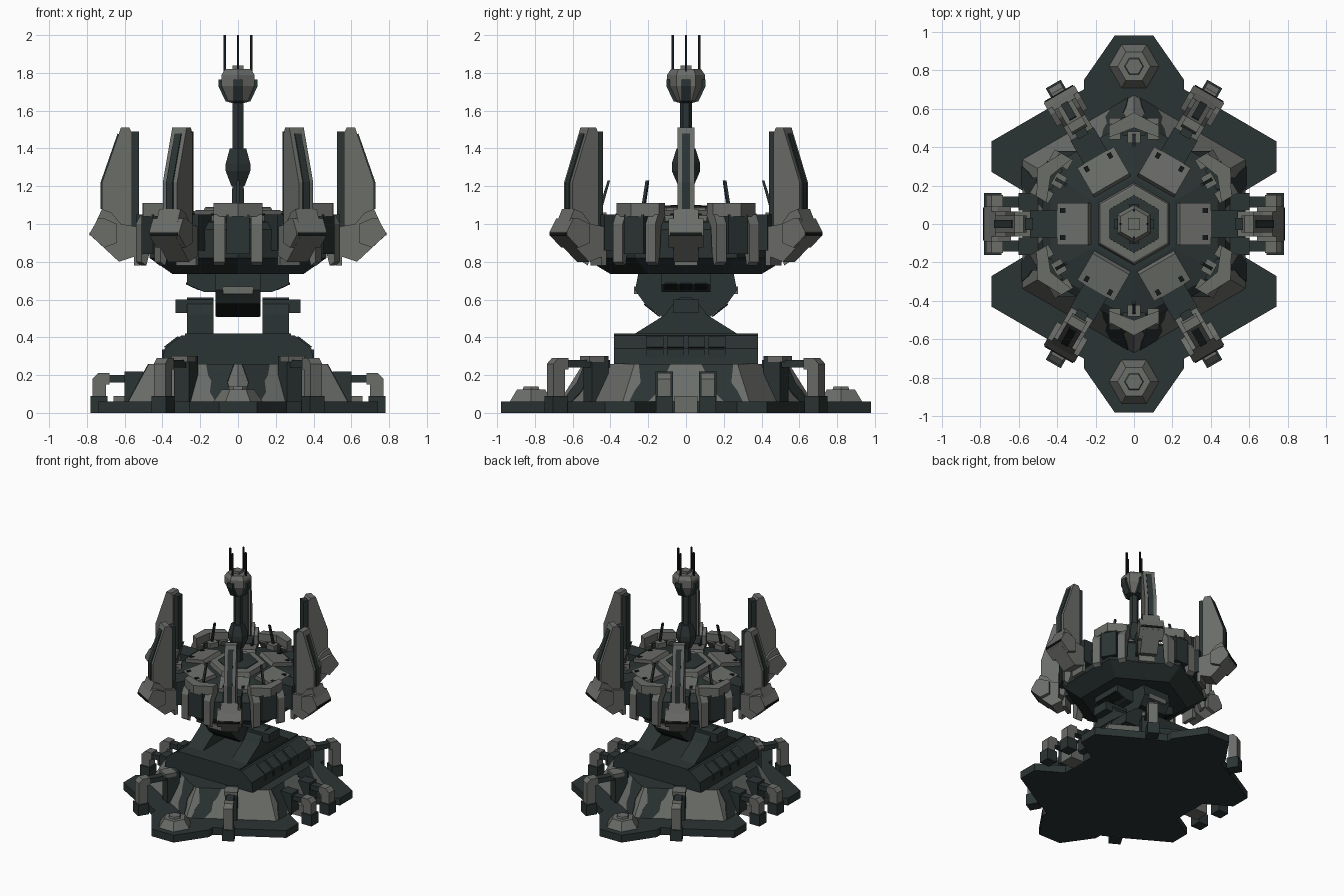
import bpy, bmesh
from math import radians, cos, sin
from mathutils import Matrix

old = bpy.data.objects.get("Cube")
if old:
    bpy.data.objects.remove(old, do_unlink=True)


def material(name, rgb):
    m = bpy.data.materials.new(name)
    m.use_nodes = True
    m.diffuse_color = (*rgb, 1)
    m.node_tree.nodes["Principled BSDF"].inputs["Base Color"].default_value = (*rgb, 1)
    return m


DARK = material("dark green grey", (0.024, 0.034, 0.033))
LIGHT = material("light grey", (0.147, 0.153, 0.141))
BLACK = material("vent black", (0.007, 0.009, 0.009))
SIXTHS = [60 * i for i in range(6)]        # fin directions
CORNERS = [30 + 60 * i for i in range(6)]  # hull corner directions


def finish(bm, name, mats, angle=0, rule=None):
    bmesh.ops.recalc_face_normals(bm, faces=bm.faces)
    if rule:
        for f in bm.faces:
            f.material_index = rule(f)
    bm.transform(Matrix.Rotation(radians(angle), 4, "Z"))
    me = bpy.data.meshes.new(name)
    bm.to_mesh(me)
    bm.free()
    for m in mats:
        me.materials.append(m)
    ob = bpy.data.objects.new(name, me)
    bpy.context.collection.objects.link(ob)


def solid(name, ends, mat, angle):
    """Close two matching point rings into a solid."""
    bm = bmesh.new()
    a, b = [[bm.verts.new(p) for p in ring] for ring in ends]
    bm.faces.new(a)
    bm.faces.new(b)
    for i in range(len(a)):
        j = (i + 1) % len(a)
        bm.faces.new((a[i], a[j], b[j], b[i]))
    finish(bm, name, [mat], angle)


def prism(name, pts, lo, hi, mat, angle=0, flat=False):
    """Extrude a (radius, height) profile sideways, or a flat (x, y) one upwards."""
    ends = [[(a, b, c) if flat else (a, c, b) for a, b in pts] for c in (lo, hi)]
    solid(name, ends, mat, angle)


def slab(name, r0, r1, z0, z1, lo, hi, mat, angle=0):
    prism(name, [(r0, z0), (r1, z0), (r1, z1), (r0, z1)], lo, hi, mat, angle)


def stack(name, layers, mats, sides=6, phase=30, centre=(0, 0), rule=None):
    """Many-sided solid from (radius, height) rings."""
    bm = bmesh.new()
    rings = []
    for r, z in layers:
        angs = [radians(phase + 360 * k / sides) for k in range(sides)]
        rings.append([bm.verts.new((centre[0] + r * cos(a), centre[1] + r * sin(a), z)) for a in angs])
    bm.faces.new(rings[0])
    bm.faces.new(rings[-1])
    for low, up in zip(rings, rings[1:]):
        for k in range(sides):
            j = (k + 1) % sides
            bm.faces.new((low[k], low[j], up[j], up[k]))
    finish(bm, name, mats, 0, rule)


def mirrored(half):
    return half + [(-a, b) for a, b in reversed(half)]


# Ground plate with six lobes
quarter = [(0.10, 0.98), (0.26, 0.75), (0.26, 0.70), (0.43, 0.61), (0.74, 0.43), (0.74, 0.27), (0.54, 0.15)]
right_half = quarter + [(x, -y) for x, y in reversed(quarter)]
prism("ground_plate", mirrored(right_half), 0, 0.06, DARK, flat=True)

# Six-sided sloped skirt: dark deck, light sides
SKIRT_LOW, SKIRT_TOP = 0.67, 0.545
stack("skirt", [(SKIRT_LOW, 0.06), (SKIRT_TOP, 0.26)], [DARK, LIGHT],
      rule=lambda f: int(abs(f.normal.z) < 0.9))


# Dark camouflage plates lying on the skirt sides
def camouflage(angle, side):
    outline = [(0.08, 0.26), (0.11, 0.20), (0.14, 0.17), (0.15, 0.11), (0.20, 0.06),
               (0.30, 0.06), (0.27, 0.12), (0.24, 0.16), (0.25, 0.26)]

    def lift(t, z, d):
        r = SKIRT_LOW + (SKIRT_TOP - SKIRT_LOW) * (z - 0.06) / 0.20
        return (r * cos(radians(30)) + d, side * t, z)
    solid("skirt_camouflage", [[lift(t, z, d) for t, z in outline] for d in (-0.002, 0.004)], DARK, angle)


for a, sides in ((0, (-1, 1)), (180, (-1, 1)), (60, (1,)), (120, (-1,)), (240, (1,)), (300, (-1,))):
    for s in sides:
        camouflage(a, s)

# Front and rear anchor caps
for s in (-1, 1):
    stack("anchor_cap", [(0.13, 0.06), (0.085, 0.125), (0.05, 0.125), (0.045, 0.14)], [LIGHT],
          phase=0, centre=(0, s * 0.82))


# Outrigger legs: pairs at the sides, taller single ones on the diagonals
def leg(angle, t, reach, top):
    w = 0.035
    slab("leg_beam", 0.48, reach - 0.03, top - 0.05, top - 0.01, t - w * 0.8, t + w * 0.8, DARK, angle)
    slab("leg_root", 0.50, 0.60, 0.06, top + 0.01, t - w * 1.3, t + w * 1.3, DARK, angle)
    prism("leg_post", [(reach - 0.07, 0.05), (reach, 0.05), (reach, top - 0.03), (reach - 0.03, top),
                       (reach - 0.09, top), (reach - 0.09, top - 0.06), (reach - 0.07, top - 0.06)],
          t - w, t + w, LIGHT, angle)
    slab("leg_foot", reach - 0.08, reach + 0.01, 0, 0.09, t - w - 0.01, t + w + 0.01, DARK, angle)


for a in (0, 180):
    for t in (-0.115, 0.115):
        leg(a, t, 0.77, 0.21)
    slab("side_step", 0.54, 0.66, 0, 0.09, -0.06, 0.06, LIGHT, a)
for a in (60, 120, 240, 300):
    leg(a, 0, 0.83, 0.29)
    slab("leg_root_cap", 0.53, 0.62, 0.27, 0.30, -0.05, 0.05, LIGHT, a)

# Machinery housing with sloped panelled sides
slab("housing", -0.28, 0.28, 0.26, 0.42, -0.38, 0.38, DARK)
for a in (0, 180):
    prism("housing_side", [(0.27, 0.26), (0.40, 0.26), (0.39, 0.34), (0.30, 0.41), (0.27, 0.41)],
          -0.38, 0.38, DARK, a)
    for i in range(4):
        t = -0.165 + 0.11 * i
        prism("housing_panel", [(0.384, 0.344), (0.392, 0.350), (0.320, 0.406), (0.312, 0.400)],
              t - 0.045, t + 0.045, DARK, a)
        slab("housing_lower_panel", 0.38, 0.402, 0.29, 0.335, t - 0.045, t + 0.045, DARK, a)

# Yoke cheeks and trunnions carrying the upper hull
yoke = mirrored([(0.27, 0.42), (0.11, 0.52), (0.06, 0.59), (0.03, 0.61)])
for s in (-1, 1):
    lo, hi = sorted((s * 0.13, s * 0.27))
    prism("yoke_cheek", yoke, lo, hi, DARK, 90)
    lo, hi = sorted((s * 0.13, s * 0.33))
    slab("trunnion", -0.07, 0.07, 0.53, 0.60, lo, hi, DARK, 90)

# Neck under the hull
prism("neck", mirrored([(0.25, 0.75), (0.27, 0.65), (0.22, 0.58), (0.13, 0.51)]), -0.12, 0.12, DARK, 90)
prism("neck_shoulder", mirrored([(0.18, 0.64), (0.27, 0.68), (0.27, 0.75)]), -0.13, 0.13, DARK)
for a in (90, 270):
    slab("neck_plate", 0.24, 0.275, 0.63, 0.67, -0.08, 0.08, LIGHT, a)
    prism("neck_vent", [(0.135, 0.512), (0.142, 0.508), (0.225, 0.574), (0.218, 0.580)], -0.115, 0.115, BLACK, a)
for a in (0, 180):
    for t in (-0.08, 0, 0.08):
        prism("shoulder_vent", [(0.19, 0.65), (0.21, 0.65), (0.275, 0.68), (0.275, 0.69), (0.19, 0.69)],
              t - 0.035, t + 0.035, BLACK, a)

# Six-sided upper hull and deck ring
stack("hull", [(0.40, 0.735), (0.54, 0.82), (0.55, 0.97), (0.50, 1.01), (0.24, 1.05)], [DARK])
stack("deck_ring", [(0.22, 1.03), (0.205, 1.085), (0.195, 1.09)], [LIGHT])
stack("deck_ring_core", [(0.155, 1.05), (0.15, 1.095), (0.07, 1.10)], [DARK])

# Fins with their root wedges, rails and deck plates
blade = [(0.56, 0.95), (0.56, 1.48), (0.575, 1.51), (0.62, 1.51), (0.72, 1.22), (0.72, 1.00)]
stripe = [(0.625, 1.47), (0.637, 1.48), (0.724, 1.23), (0.727, 1.22), (0.727, 1.08), (0.71, 1.08), (0.71, 1.22)]
wedge = [(0.50, 0.98), (0.62, 1.00), (0.67, 1.06), (0.72, 1.08), (0.77, 0.97), (0.77, 0.93), (0.63, 0.80), (0.54, 0.83)]
tip = [(0.64, 1.00), (0.71, 1.03), (0.74, 1.03), (0.78, 0.96), (0.78, 0.94), (0.71, 0.875), (0.64, 0.90)]
for a in SIXTHS:
    prism("fin_blade", blade, -0.044, 0.044, LIGHT, a)
    prism("fin_stripe", stripe, -0.02, 0.02, DARK, a)
    slab("fin_rail", 0.525, 0.565, 0.98, 1.49, -0.03, 0.03, DARK, a)
    prism("fin_root", wedge, -0.065, 0.065, LIGHT, a)
    prism("fin_tip", tip, -0.092, 0.092, LIGHT, a)
    slab("fin_tip_strip", 0.77, 0.786, 0.94, 0.955, -0.085, 0.085, BLACK, a)
    slab("fin_bracket", 0.40, 0.54, 0.86, 1.05, -0.07, 0.07, DARK, a)
    slab("fin_peg", 0.52, 0.55, 0.78, 0.86, -0.06, 0.06, LIGHT, a)
    prism("deck_plate", [(0.22, 1.04), (0.40, 1.01), (0.40, 1.045), (0.24, 1.075)], -0.11, 0.11, LIGHT, a)
    for t in (-0.07, 0.07):
        slab("deck_plate_vent", 0.355, 0.385, 1.03, 1.056, t - 0.012, t + 0.012, BLACK, a)

# Hull corner armour, columns and whip aerials
cap = [(0.58, 0), (0.51, 0.13), (0.45, 0.13), (0.50, 0), (0.45, -0.13), (0.51, -0.13)]
column = [(0.44, 1.05), (0.52, 1.05), (0.55, 1.00), (0.55, 0.80), (0.52, 0.78), (0.50, 0.85), (0.49, 0.98)]
for a in CORNERS:
    prism("corner_cap", cap, 1.04, 1.11, LIGHT, a, flat=True)
    slab("corner_spine", 0.46, 0.555, 0.84, 1.05, -0.06, 0.06, DARK, a)
    for t in (-0.10, 0.10):
        prism("corner_column", column, t - 0.03, t + 0.03, LIGHT, a)
    slab("aerial_base", 0.42, 0.48, 1.00, 1.06, -0.035, 0.035, LIGHT, a)
    prism("whip_aerial", [(0.455, 1.04), (0.475, 1.04), (0.415, 1.23), (0.402, 1.23)], -0.008, 0.008, DARK, a)

# Central mast, head and aerials
stack("mast", [(0.04, 1.05), (0.033, 1.25), (0.033, 1.70)], [DARK])
stack("mast_collar", [(0.04, 1.20), (0.075, 1.28), (0.075, 1.32), (0.05, 1.40)], [DARK])
stack("mast_head", [(0.06, 1.65), (0.10, 1.73), (0.10, 1.79), (0.08, 1.82)], [LIGHT])
slab("mast_head_cap", -0.03, 0.03, 1.80, 1.84, -0.03, 0.03, LIGHT)
for a in (0, 90, 180, 270):
    slab("head_aerial", 0.064, 0.076, 1.75, 2.0, -0.006, 0.006, BLACK, a)
    prism("head_spine", [(0.03, 1.64), (0.066, 1.65), (0.104, 1.73), (0.104, 1.765), (0.03, 1.765)],
          -0.025, 0.025, DARK, a)
